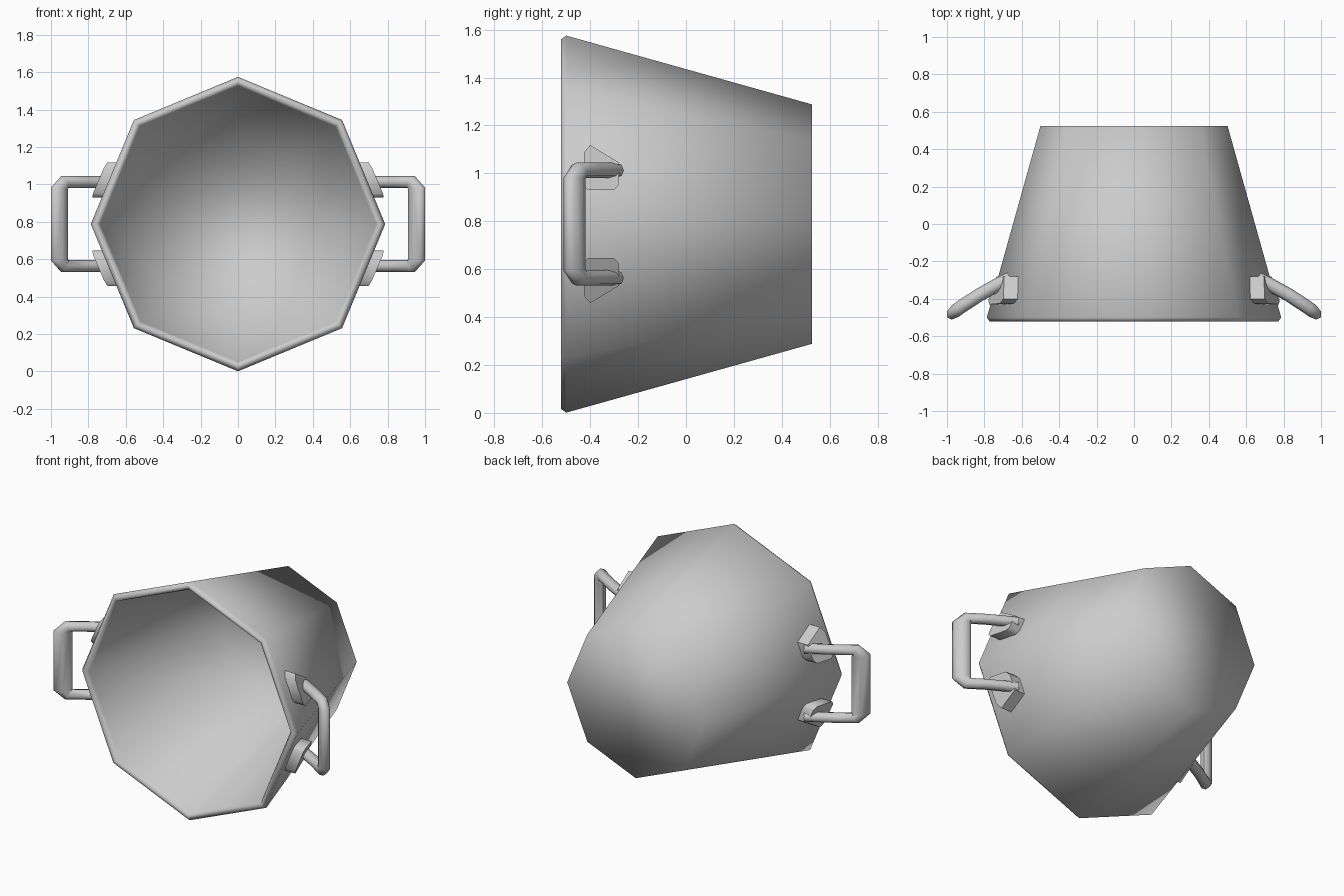
import bpy, math
from math import cos, sin, pi

if "Cube" in bpy.data.objects:
    bpy.data.objects.remove(bpy.data.objects["Cube"])

CZ = 0.788          # height of the bucket axis
A = pi / 8          # tilt of the octagon face that carries each upper pad


def make(name, verts, faces, angle=None):
    me = bpy.data.meshes.new(name)
    me.from_pydata(verts, [], faces)
    ob = bpy.data.objects.new(name, me)
    bpy.context.collection.objects.link(ob)
    bpy.ops.object.select_all(action='DESELECT')
    bpy.context.view_layer.objects.active = ob
    ob.select_set(True)
    bpy.ops.object.mode_set(mode='EDIT')
    bpy.ops.mesh.select_all(action='SELECT')
    bpy.ops.mesh.normals_make_consistent(inside=False)
    bpy.ops.object.mode_set(mode='OBJECT')
    if angle is None:
        bpy.ops.object.shade_smooth()
    else:
        bpy.ops.object.shade_smooth_by_angle(angle=math.radians(angle))
    return ob


def loft(name, rings, angle=None):
    # Skin successive rings and close both ends
    n = len(rings[0])
    verts = [v for r in rings for v in r]
    faces = [(k*n + i, k*n + (i+1) % n, (k+1)*n + (i+1) % n, (k+1)*n + i)
             for k in range(len(rings) - 1) for i in range(n)]
    faces += [tuple(range(n)), tuple(range(len(verts) - n, len(verts)))]
    return make(name, verts, faces, angle)


# Bucket: eight-sided tapered shell, bevelled rim, closed at the back
profile = [(0.50, 0.525), (0.787, -0.50), (0.772, -0.521),
           (0.752, -0.521), (0.737, -0.50), (0.462, 0.49)]
loft("bucket", [[(r*cos(i*pi/4), y, CZ + r*sin(i*pi/4)) for i in range(8)]
                for r, y in profile])


# Mounting pads: outline in (y, z above axis), raised from the slanted face
outline = [(-0.43, 0.165), (-0.41, 0.142), (-0.30, 0.142), (-0.28, 0.165),
           (-0.28, 0.257), (-0.40, 0.330), (-0.425, 0.30)]


def pad(name, sx, sz):
    rings = []
    for h in (-0.03, 0.07):
        ring = []
        for y, z in outline:
            d = (0.787 - (y + 0.5)*0.28)*cos(A) + h
            ring.append((sx*(d - z*sin(A))/cos(A), y, CZ + sz*z))
        rings.append(ring)
    loft(name, rings, 50)


# Handles: swept bar, each ring set by its outer and inner (x, z) edge
half = [((0.66, 0.257), (0.66, 0.192)), ((0.72, 0.257), (0.72, 0.192)),
        ((0.83, 0.257), (0.83, 0.192)), ((0.945, 0.257), (0.91, 0.192)),
        ((1.0, 0.195), (0.908, 0.188))]
path = half + [tuple((x, -z) for x, z in p) for p in reversed(half)]


def bar_y(x):
    return -0.31 - 0.48*(x - 0.70) - 0.50*max(0, x - 0.70)**2


def handle(name, sx):
    rings = []
    for (xo, zo), (xi, zi) in path:
        ring = []
        for i in range(8):
            c, s = cos(i*pi/4), 0.036*sin(i*pi/4)
            x = (xo + xi)/2 + c*(xo - xi)/2
            z = (zo + zi)/2 + c*(zo - zi)/2
            ring.append((sx*(x + 0.5*s), bar_y(x) + 0.87*s, CZ + z))
        rings.append(ring)
    loft(name, rings, 50)


for side, sx in (("right", 1), ("left", -1)):
    handle(f"handle_{side}", sx)
    pad(f"upper_pad_{side}", sx, 1)
    pad(f"lower_pad_{side}", sx, -1)
